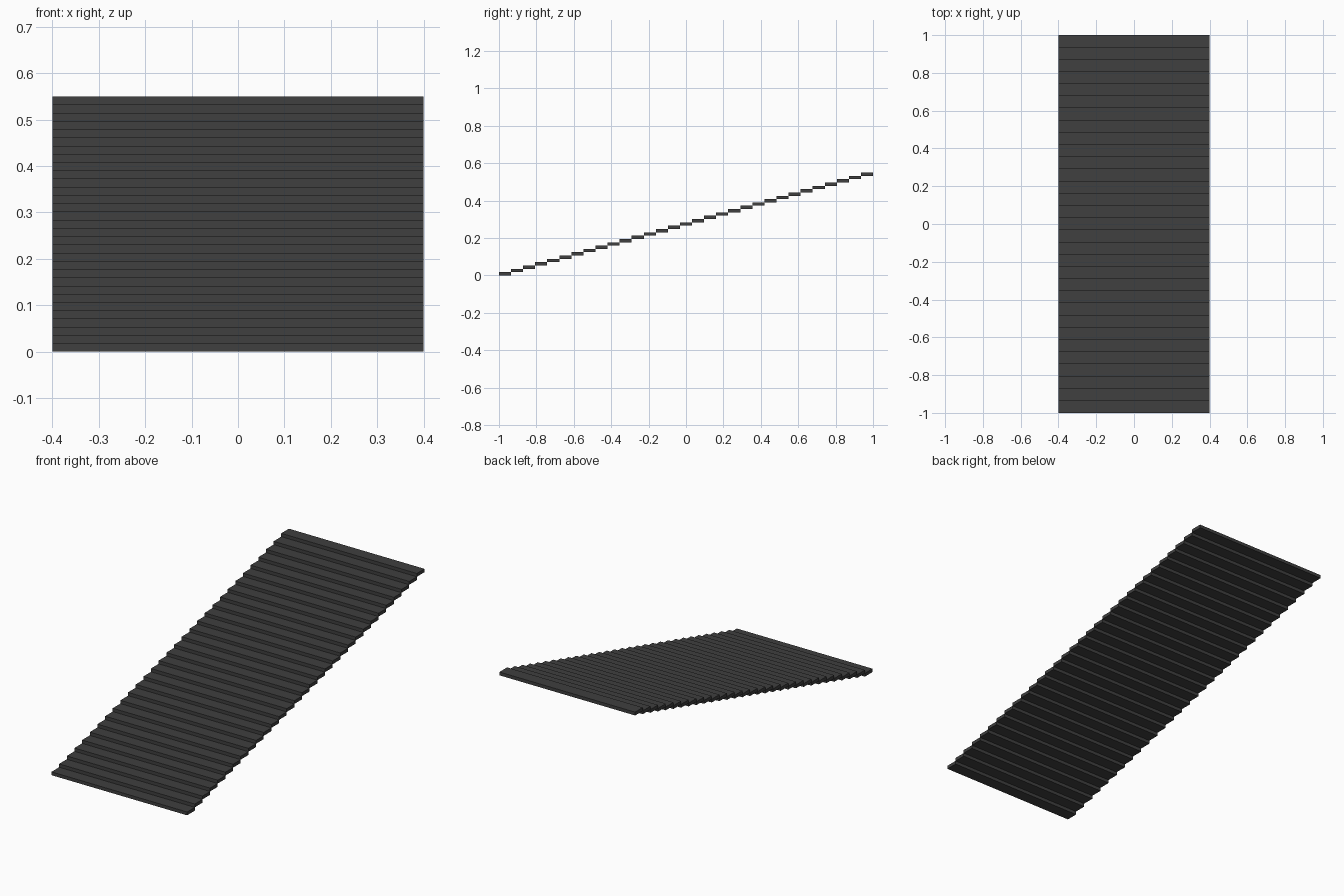
import bpy

if "Cube" in bpy.data.objects:
    bpy.data.objects.remove(bpy.data.objects["Cube"])

COUNT = 31
WIDTH, LENGTH, HEIGHT = 0.8, 2.0, 0.55
DEPTH, RISE = LENGTH / COUNT, HEIGHT / COUNT

dark = bpy.data.materials.new("dark_grey")
dark.diffuse_color = (0.05, 0.05, 0.05, 1)
dark.use_nodes = True
dark.node_tree.nodes["Principled BSDF"].inputs["Base Color"].default_value = dark.diffuse_color

# Thin treads, each one slab higher and one depth further back
for i in range(COUNT):
    y = -LENGTH / 2 + (i + 0.5) * DEPTH
    z = (i + 0.5) * RISE
    bpy.ops.mesh.primitive_cube_add(size=1, location=(0, y, z))
    tread = bpy.context.object
    tread.name = f"tread_{i + 1:02d}"
    tread.scale = (WIDTH, DEPTH, RISE)
    tread.data.materials.append(dark)
